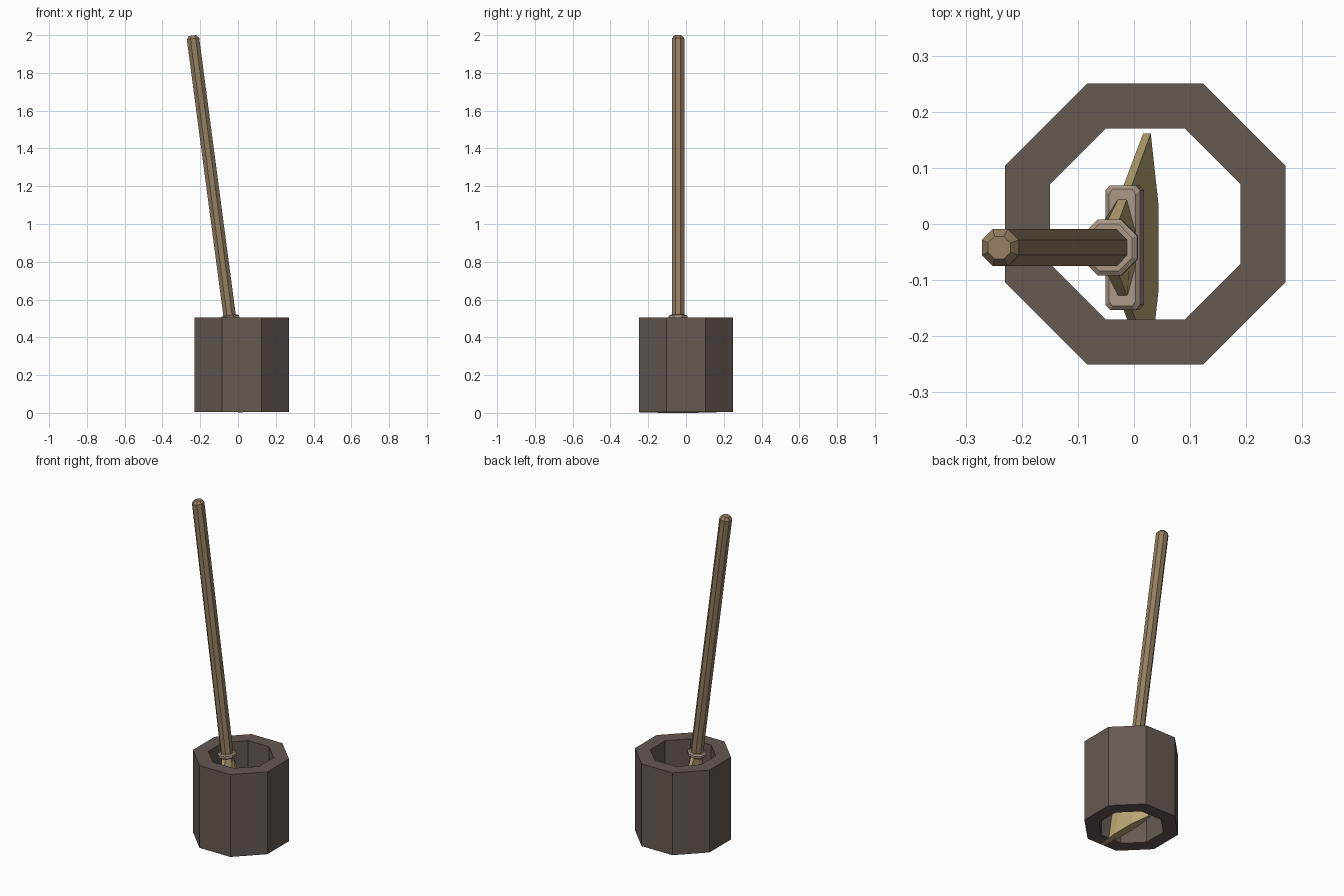
import bpy, bmesh
from math import radians, cos, sin, pi, atan
from mathutils import Matrix

if "Cube" in bpy.data.objects:
    bpy.data.objects.remove(bpy.data.objects["Cube"])

# Broom frame: leans towards -x, rotated about its foot
LEAN = Matrix.Translation((0.023, -0.042, 0.003)) @ Matrix.Rotation(-atan(0.132), 4, 'Y')


def material(name, rgb):
    m = bpy.data.materials.new(name)
    m.diffuse_color = (*rgb, 1)
    m.use_nodes = True
    m.node_tree.nodes["Principled BSDF"].inputs["Base Color"].default_value = m.diffuse_color
    return m


def octagon(hx, hy, z, kx=0.414, ky=0.414):
    a, b = hx * kx, hy * ky
    return [(hx, -b, z), (hx, b, z), (a, hy, z), (-a, hy, z),
            (-hx, b, z), (-hx, -b, z), (-a, -hy, z), (a, -hy, z)]


def loft(name, rings, mat, matrix=Matrix(), closed=False):
    """Join rings of equal length; cap the ends unless the rings form a closed loop."""
    bm = bmesh.new()
    vs = [[bm.verts.new(p) for p in r] for r in rings]
    n = len(vs[0])
    pairs = list(zip(vs, vs[1:])) + ([(vs[-1], vs[0])] if closed else [])
    for lo, hi in pairs:
        for i in range(n):
            j = (i + 1) % n
            bm.faces.new((lo[i], lo[j], hi[j], hi[i]))
    if not closed:
        bm.faces.new(vs[0][::-1])
        bm.faces.new(vs[-1])
    bmesh.ops.recalc_face_normals(bm, faces=bm.faces)
    bm.transform(matrix)
    me = bpy.data.meshes.new(name)
    bm.to_mesh(me)
    bm.free()
    me.materials.append(mat)
    ob = bpy.data.objects.new(name, me)
    bpy.context.collection.objects.link(ob)
    return ob


dark_wood = material("dark_wood", (0.13, 0.10, 0.085))
handle_wood = material("handle_wood", (0.30, 0.21, 0.12))
straw = material("straw", (0.56, 0.43, 0.20))
binding = material("binding", (0.40, 0.31, 0.23))

# Pot: open octagonal tube
pot = [octagon(r, r, z) for r, z in
       ((0.25, 0.005), (0.25, 0.505), (0.17, 0.505), (0.17, 0.005))]
loft("pot", pot, dark_wood, Matrix.Translation((0.02, 0, 0)), closed=True)

# Handle with chamfered tip
loft("handle", [octagon(r, r, z) for r, z in
                ((0.033, 0.47), (0.033, 1.995), (0.02, 2.012))], handle_wood, LEAN)

# Collar where the handle enters the straw
loft("collar", [octagon(r, r, z) for r, z in
                ((0.042, 0.492), (0.05, 0.498), (0.05, 0.512), (0.042, 0.518))], binding, LEAN)

# Straw head: flattened octagon flaring to the floor
loft("straw_head", [octagon(hx, hy, z, 0.33, 0.37) for hx, hy, z in
                    ((0.021, 0.203, 0.0), (0.023, 0.09, 0.32), (0.034, 0.036, 0.50))],
     straw, LEAN)

# Binding band around the straw
band = [octagon(hx, hy, z, 0.75, 0.92) for hx, hy, z in
        ((0.024, 0.104, 0.27), (0.031, 0.111, 0.277),
         (0.031, 0.111, 0.328), (0.024, 0.104, 0.335))]
loft("binding_band", band, binding, LEAN)
